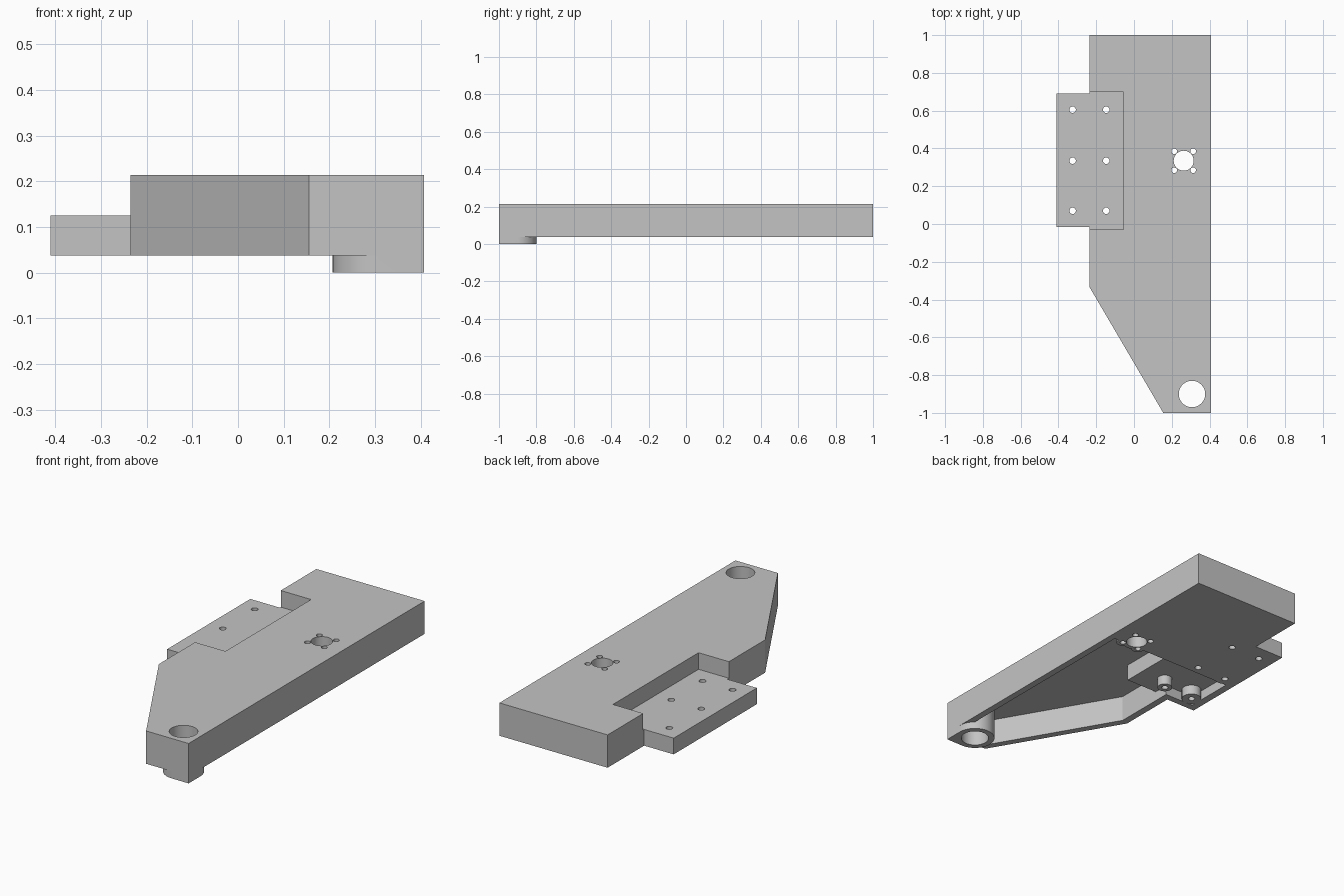
import bpy, bmesh, math

cube = bpy.data.objects.get("Cube")
if cube:
    bpy.data.objects.remove(cube, do_unlink=True)

grey = bpy.data.materials.new("plain_grey")
grey.use_nodes = True
colour = (0.55, 0.55, 0.55, 1)
grey.diffuse_color = colour
grey.node_tree.nodes["Principled BSDF"].inputs["Base Color"].default_value = colour

BASE, TOP, LEDGE = 0.038, 0.214, 0.125
POCKET_TOP, LEDGE_POCKET_TOP = 0.178, 0.09


def prism(name, points, z0, z1):
    """Closed upright solid from a flat outline."""
    bm = bmesh.new()
    face = bm.faces.new([bm.verts.new((x, y, z0)) for x, y in points])
    up = bmesh.ops.extrude_face_region(bm, geom=[face])["geom"]
    verts = [v for v in up if isinstance(v, bmesh.types.BMVert)]
    bmesh.ops.translate(bm, vec=(0, 0, z1 - z0), verts=verts)
    bmesh.ops.recalc_face_normals(bm, faces=bm.faces)
    mesh = bpy.data.meshes.new(name)
    bm.to_mesh(mesh)
    bm.free()
    mesh.materials.append(grey)
    ob = bpy.data.objects.new(name, mesh)
    bpy.context.collection.objects.link(ob)
    return ob


def box(name, x0, x1, y0, y1, z0, z1):
    return prism(name, [(x0, y0), (x1, y0), (x1, y1), (x0, y1)], z0, z1)


def arc(x, y, r, start=0, end=360, n=32):
    steps = n if end - start == 360 else n + 1
    angles = [math.radians(start + (end - start) * i / n) for i in range(steps)]
    return [(x + r * math.cos(a), y + r * math.sin(a)) for a in angles]


def combine(target, tool, operation):
    mod = target.modifiers.new("cut", "BOOLEAN")
    mod.operation, mod.solver, mod.object = operation, "EXACT", tool
    bpy.context.view_layer.objects.active = target
    bpy.ops.object.modifier_apply(modifier=mod.name)
    bpy.data.objects.remove(tool, do_unlink=True)


# Tapered arm with a side recess and a lower mounting ledge
arm = prism("mounting_arm", [(0.407, -1), (0.407, 1), (-0.235, 1),
                             (-0.235, -0.335), (0.155, -1)], BASE, TOP)
combine(arm, box("recess", -0.5, -0.055, -0.028, 0.698, LEDGE, 0.3), "DIFFERENCE")
combine(arm, box("ledge", -0.41, -0.1, -0.015, 0.69, BASE, LEDGE), "UNION")

# Hollow underside, shallower beneath the ledge
combine(arm, prism("pocket", [(0.371, -0.964), (0.371, 0.29), (-0.01, 0.29),
                              (-0.01, -0.062), (-0.197, -0.062), (-0.197, -0.325),
                              (0.176, -0.964)], -0.1, POCKET_TOP), "DIFFERENCE")
combine(arm, prism("ledge_pocket", [(0.05, -0.1), (0.05, 0.29), (-0.37, 0.29),
                                    (-0.37, 0.021), (-0.197, 0.021), (-0.197, -0.1)],
                   -0.1, LEDGE_POCKET_TOP), "DIFFERENCE")

# Bosses around the holes
ledge_holes = [(x, y) for x in (-0.325, -0.147) for y in (0.07, 0.335, 0.605)]
small_holes = [(0.263 + sx * 0.05, 0.335 + sy * 0.05) for sx in (-1, 1) for sy in (-1, 1)]
for x, y in ledge_holes:
    if y < 0.5:
        r = 0.038 if x > -0.2 else 0.05
        combine(arm, prism("boss", arc(x, y, r), BASE, 0.11), "UNION")
for x, y in small_holes[::2]:
    combine(arm, prism("boss", arc(x, y, 0.033), BASE, 0.19), "UNION")
combine(arm, prism("boss", arc(0.263, 0.335, 0.075), BASE, 0.19), "UNION")
pivot = arc(0.307, -0.9, 0.1, 0, 270, 36) + [(0.407, -1)]
combine(arm, prism("pivot_boss", pivot, 0, 0.2), "UNION")

# Through holes
holes = [(x, y, 0.017) for x, y in ledge_holes] + [(x, y, 0.015) for x, y in small_holes]
holes += [(0.263, 0.335, 0.053), (0.307, -0.9, 0.07)]
for x, y, r in holes:
    combine(arm, prism("hole", arc(x, y, r), -0.2, 0.5), "DIFFERENCE")

# Smooth round walls, crisp edges
bpy.ops.object.select_all(action="DESELECT")
arm.select_set(True)
bpy.context.view_layer.objects.active = arm
bpy.ops.object.shade_smooth_by_angle(angle=math.radians(30))
